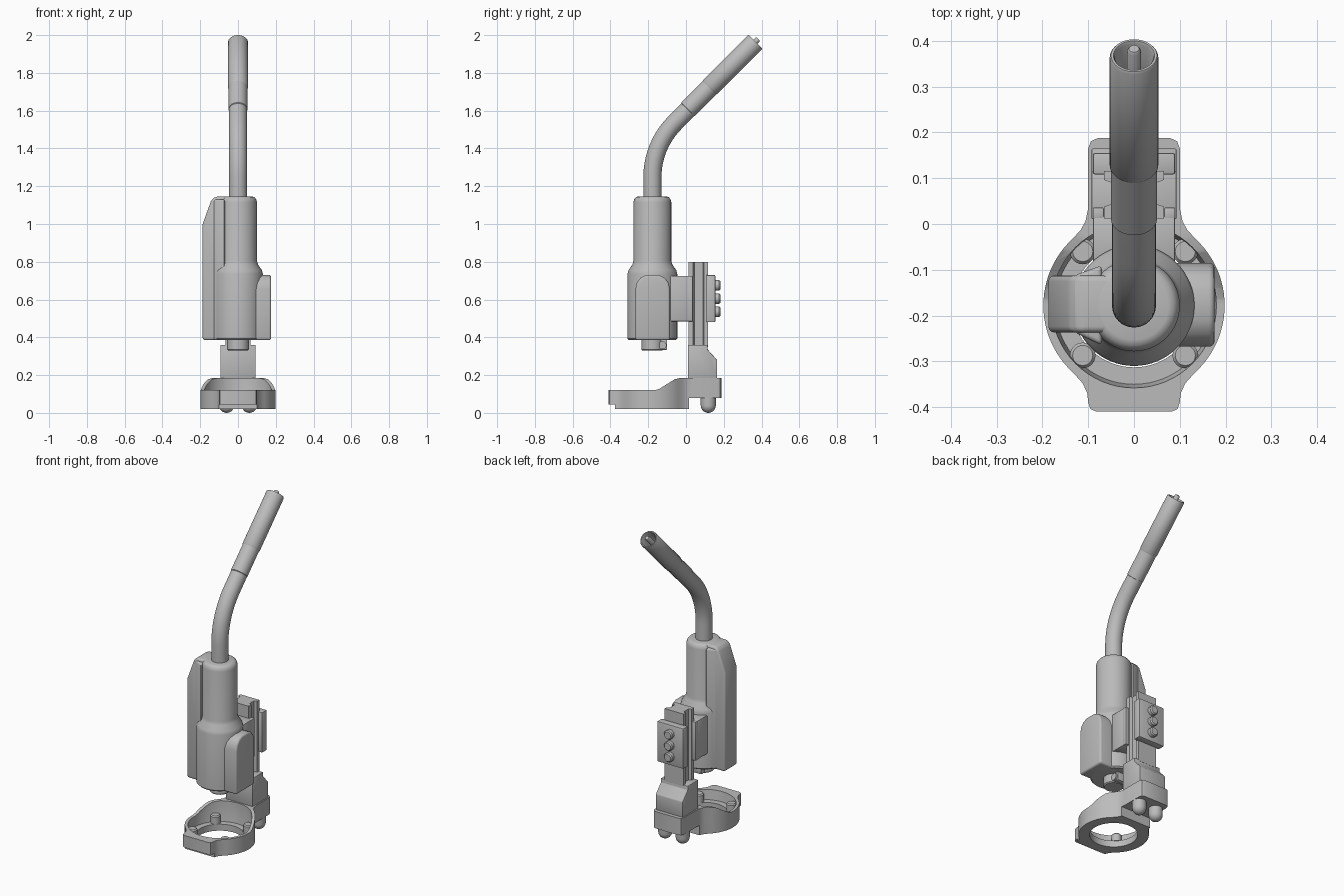
import bpy, bmesh, math
from mathutils import Vector

if "Cube" in bpy.data.objects:
    bpy.data.objects.remove(bpy.data.objects["Cube"])

grey = bpy.data.materials.new("plain grey")
grey.use_nodes = True
grey.diffuse_color = (0.5, 0.5, 0.5, 1)
grey.node_tree.nodes["Principled BSDF"].inputs["Base Color"].default_value = (0.5, 0.5, 0.5, 1)
CY = -0.178  # y of the torch and ring axis


def select(ob):
    bpy.ops.object.select_all(action='DESELECT')
    ob.select_set(True)
    bpy.context.view_layer.objects.active = ob


def finish(name, bm, bevel=0, segments=3):
    bmesh.ops.recalc_face_normals(bm, faces=bm.faces)
    me = bpy.data.meshes.new(name)
    bm.to_mesh(me)
    bm.free()
    me.materials.append(grey)
    ob = bpy.data.objects.new(name, me)
    bpy.context.collection.objects.link(ob)
    select(ob)
    if bevel:
        m = ob.modifiers.new("bevel", 'BEVEL')
        m.width, m.segments, m.limit_method = bevel, segments, 'ANGLE'
        bpy.ops.object.modifier_apply(modifier=m.name)
    bpy.ops.object.shade_smooth_by_angle(angle=math.radians(35))
    return ob


def prism(name, outline, lo, hi, axis='z', bevel=0, segments=3):
    """Extrude a 2D outline along an axis."""
    place = {'x': lambda a, b: (lo, a, b), 'y': lambda a, b: (a, lo, b), 'z': lambda a, b: (a, b, lo)}[axis]
    bm = bmesh.new()
    face = bm.faces.new([bm.verts.new(place(a, b)) for a, b in outline])
    new = bmesh.ops.extrude_face_region(bm, geom=[face])["geom"]
    step = Vector([(hi - lo) * (axis == k) for k in "xyz"])
    bmesh.ops.translate(bm, verts=[v for v in new if isinstance(v, bmesh.types.BMVert)], vec=step)
    return finish(name, bm, bevel, segments)


def box(name, x, y, z, bevel=0.005):
    return prism(name, [(x[0], y[0]), (x[1], y[0]), (x[1], y[1]), (x[0], y[1])], z[0], z[1], 'z', bevel, 2)


def lathe(name, profile, origin, direction=(0, 0, 1), steps=48):
    """Spin (radius, height) points around a direction."""
    bm = bmesh.new()
    vs = [bm.verts.new((r, 0, h)) for r, h in profile]
    edges = [bm.edges.new(p) for p in zip(vs, vs[1:])]
    bmesh.ops.spin(bm, geom=vs + edges, angle=math.tau, steps=steps, axis=(0, 0, 1), cent=(0, 0, 0))
    bmesh.ops.remove_doubles(bm, verts=bm.verts, dist=1e-5)
    turn = Vector((0, 0, 1)).rotation_difference(Vector(direction)).to_matrix()
    bmesh.ops.rotate(bm, verts=bm.verts, matrix=turn)
    bmesh.ops.translate(bm, verts=bm.verts, vec=origin)
    return finish(name, bm)


def boolean(ob, cutter, operation):
    select(ob)
    m = ob.modifiers.new("cut", 'BOOLEAN')
    m.object, m.operation, m.solver = cutter, operation, 'EXACT'
    bpy.ops.object.modifier_apply(modifier=m.name)
    bpy.data.objects.remove(cutter)
    bpy.ops.object.shade_smooth_by_angle(angle=math.radians(35))


def mirrored(half):
    return half + [(-x, y) for x, y in reversed(half)]


# Base: plan outline limited by its side profile, then hollowed
arc = [(0.198 * math.cos(math.radians(a)), CY + 0.198 * math.sin(math.radians(a))) for a in range(-48, 46, 4)]
half = [(0.082, -0.41), (0.095, -0.404), (0.1, -0.39), (0.102, -0.37), (0.112, -0.348)] + arc
half += [(0.117, -0.014), (0.106, 0.006), (0.101, 0.03), (0.1, 0.165), (0.094, 0.181), (0.078, 0.188)]
base = prism("base", mirrored(half), 0, 0.25)
side = [(-0.43, 0.045), (-0.376, 0.045), (-0.376, 0.02), (0.016, 0.02), (0.016, 0.08), (0.2, 0.08), (0.2, 0.185),
        (-0.03, 0.185), (-0.06, 0.178), (-0.14, 0.128), (-0.165, 0.12), (-0.43, 0.12)]
boolean(base, prism("base_limit", side, -0.3, 0.3, 'x'), 'INTERSECT')
bowl = [(0, 0), (0.135, 0), (0.135, 0.06), (0.172, 0.06), (0.18, 0.12), (0.18, 0.3), (0, 0.3)]
boolean(base, lathe("bowl_cutter", bowl, (0, CY, 0), steps=64), 'DIFFERENCE')

# Ring screws and rounded feet
for s in (-1, 1):
    for y in (-0.06, -0.287):
        lathe("ring_screw", [(0, 0), (0.028, 0), (0.028, 0.045), (0.022, 0.052), (0, 0.052)], (s * 0.112, y, 0.058), steps=24)
    dome = [(0.04 * math.sin(math.radians(a)), -0.04 * math.cos(math.radians(a))) for a in range(0, 91, 15)]
    lathe("foot", dome + [(0.04, 0.045), (0, 0.045)], (s * 0.06, 0.118, 0.04), steps=32)

# Post, slide rail and clamp
post = [(0.01, 0.18), (0.165, 0.18), (0.165, 0.28), (0.115, 0.335), (0.115, 0.36), (0.01, 0.36)]
prism("post", post, -0.093, 0.093, 'x', 0.004, 2)
rail = [(0.065, 0.012), (0.065, 0.038), (0.048, 0.044), (0.048, 0.09), (0.065, 0.096), (0.065, 0.116)]
prism("slide_rail", mirrored(rail), 0.35, 0.8)
box("inner_clamp", (-0.09, 0.09), (-0.085, 0.018), (0.485, 0.725))
box("outer_clamp", (-0.09, 0.09), (0.108, 0.155), (0.48, 0.73))
for s in (-1, 1):
    box("clamp_jaw", sorted((s * 0.066, s * 0.09)), (0.01, 0.036), (0.485, 0.725), 0.003)
for z in (0.535, 0.605, 0.675):
    lathe("clamp_bolt", [(0, 0), (0.028, 0), (0.028, 0.025), (0.022, 0.032), (0, 0.032)], (0, 0.15, z), (0, 1, 0), 24)

# Torch body with its two side housings
body = [(0, 0.385), (0.124, 0.385), (0.132, 0.393), (0.132, 0.735), (0.127, 0.755), (0.106, 0.785), (0.1, 0.805),
        (0.1, 1.115), (0.096, 1.131), (0.087, 1.142), (0.075, 1.146), (0, 1.146)]
lathe("torch_body", body, (0, CY, 0), steps=64)
tall = [(-0.187, 0.385), (-0.187, 1.0), (-0.14, 1.13), (-0.118, 1.145), (-0.03, 1.145), (-0.03, 0.385)]
prism("tall_housing", tall, -0.237, -0.112, 'y', 0.014)
# Fillet strips leading from the round body into the tall housing
wedge = [(-0.13, -0.237), (-0.07, -0.265), (-0.07, -0.09), (-0.13, -0.112)]
prism("tall_housing_root", wedge, 0.386, 1.13, 'z', 0.01)
short = [(-0.268, 0.385), (-0.268, 0.655), (-0.26, 0.69), (-0.24, 0.716), (-0.21, 0.73),
         (-0.145, 0.73), (-0.113, 0.716), (-0.093, 0.69), (-0.085, 0.655), (-0.085, 0.385)]
prism("short_housing", short, 0, 0.176, 'x', 0.012)

# Lower collar with its clamping lug and screw
lathe("lower_collar", [(0, 0.33), (0.052, 0.33), (0.058, 0.336), (0.058, 0.39), (0, 0.39)], (0, CY, 0))
box("collar_lug", (-0.035, 0.035), (-0.16, -0.1), (0.333, 0.388))
lathe("collar_screw", [(0, 0), (0.021, 0), (0.021, 0.012), (0, 0.012)], (0.033, -0.124, 0.358), (1, 0, 0), 24)

# Bent neck: straight, quarter-turn half, straight
R, bend_z, turn = 0.41, 1.247, math.radians(45)
path = [(CY, 1.13)] + [(CY + R * (1 - math.cos(turn * i / 12)), bend_z + R * math.sin(turn * i / 12)) for i in range(13)]
path.append((0.03, 1.625))
bm = bmesh.new()
rings, n = [], 32
for i, (y, z) in enumerate(path):
    a = turn * min(max(i - 1, 0) / 12, 1)
    rings.append([bm.verts.new((0.048 * math.cos(t), y + 0.048 * math.sin(t) * math.cos(a),
                                z - 0.048 * math.sin(t) * math.sin(a))) for t in (math.tau * k / n for k in range(n))])
for low, high in zip(rings, rings[1:]):
    for k in range(n):
        bm.faces.new((low[k], low[(k + 1) % n], high[(k + 1) % n], high[k]))
bm.faces.new(rings[0])
bm.faces.new(rings[-1])
finish("bent_neck", bm)

# Sleeve, open nozzle and contact tip along the sloped axis
axis, start = (0, 1, 1), (0, 0.008, 1.605)
lathe("neck_sleeve", [(0, 0), (0.046, 0), (0.05, 0.004), (0.05, 0.17), (0, 0.17)], start, axis)
nozzle = [(0, 0.165), (0.05, 0.165), (0.053, 0.17), (0.053, 0.504), (0.05, 0.509), (0.045, 0.509),
          (0.042, 0.504), (0.042, 0.38), (0, 0.38)]
lathe("nozzle", nozzle, start, axis)
tip = [(0, 0.37), (0.026, 0.37), (0.026, 0.41), (0.015, 0.44), (0.015, 0.524), (0.011, 0.53), (0, 0.53)]
lathe("contact_tip", tip, start, axis, 24)
